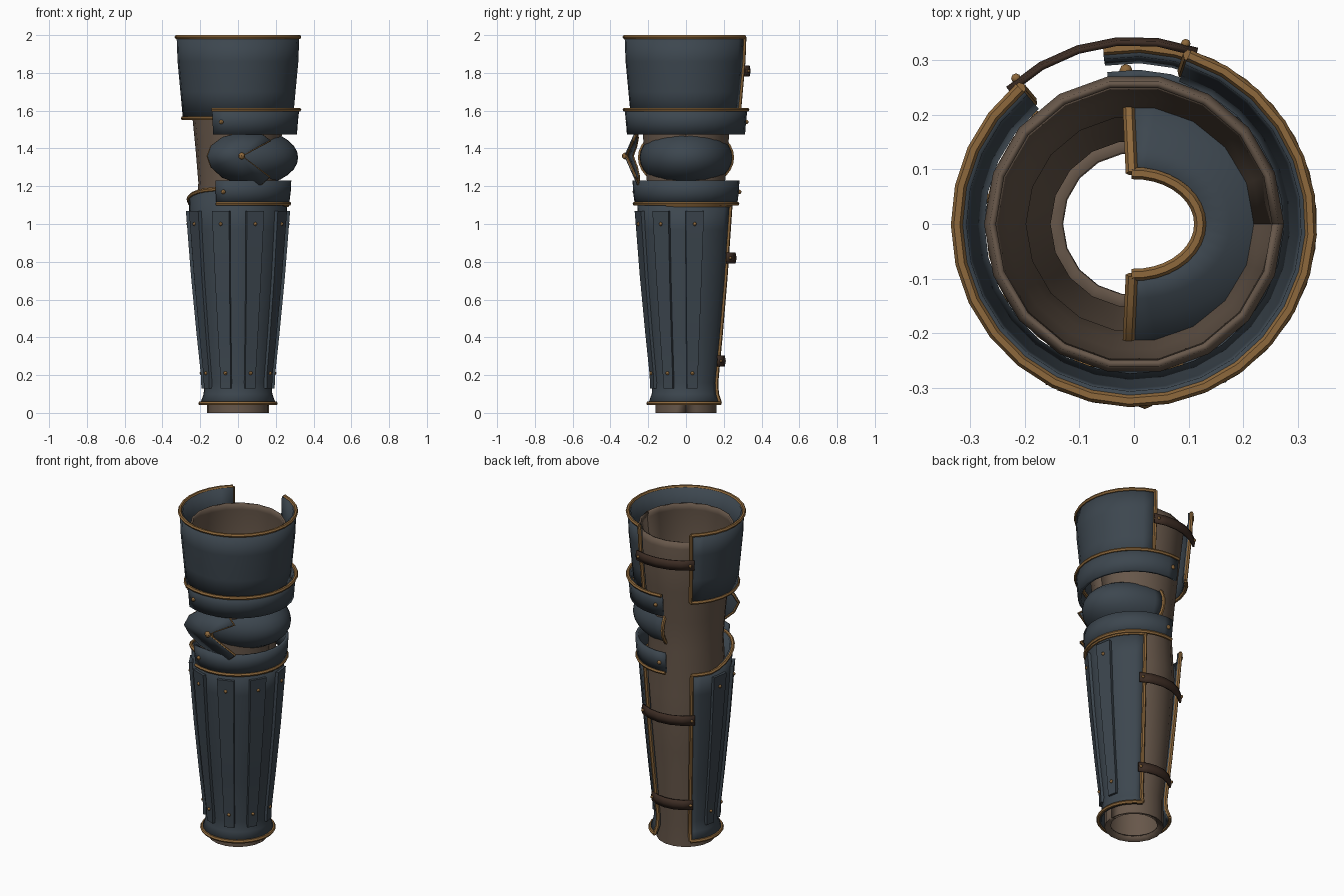
import bpy
from math import sin, cos, radians, sqrt
from mathutils import Vector

if "Cube" in bpy.data.objects:
    bpy.data.objects.remove(bpy.data.objects["Cube"])


def material(name, rgb):
    m = bpy.data.materials.new(name)
    m.use_nodes = True
    m.diffuse_color = (*rgb, 1)
    bsdf = m.node_tree.nodes["Principled BSDF"]
    bsdf.inputs["Base Color"].default_value = (*rgb, 1)
    bsdf.inputs["Roughness"].default_value = 0.6
    return m


STEEL = material("blue_steel", (0.046, 0.062, 0.078))
BRONZE = material("bronze", (0.27, 0.14, 0.045))
CLOTH = material("brown_cloth", (0.135, 0.095, 0.068))
LEATHER = material("dark_leather", (0.045, 0.025, 0.017))


def make(name, verts, faces, mat, thick=0.0):
    mesh = bpy.data.meshes.new(name)
    mesh.from_pydata(verts, [], faces)
    mesh.materials.append(mat)
    ob = bpy.data.objects.new(name, mesh)
    bpy.context.collection.objects.link(ob)
    if thick:
        mod = ob.modifiers.new("thickness", "SOLIDIFY")
        mod.thickness = thick
        mod.offset = -1
    smooth(ob)
    return ob


def smooth(ob):
    bpy.ops.object.select_all(action="DESELECT")
    ob.select_set(True)
    bpy.context.view_layer.objects.active = ob
    bpy.ops.object.shade_smooth_by_angle(angle=radians(40))


def tube(name, points, radius=0.011, cyclic=False):
    """Bronze edge roll along a path."""
    cu = bpy.data.curves.new(name, "CURVE")
    cu.dimensions = "3D"
    cu.bevel_depth = radius
    cu.bevel_resolution = 1
    cu.use_fill_caps = True
    sp = cu.splines.new("POLY")
    sp.points.add(len(points) - 1)
    for p, co in zip(sp.points, points):
        p.co = (*co, 1)
    sp.use_cyclic_u = cyclic
    cu.materials.append(BRONZE)
    ob = bpy.data.objects.new(name, cu)
    bpy.context.collection.objects.link(ob)
    bpy.ops.object.select_all(action="DESELECT")
    ob.select_set(True)
    bpy.context.view_layer.objects.active = ob
    bpy.ops.object.convert(target="MESH")
    smooth(bpy.context.object)


def polar(a, r, z, sx=1.0):
    return Vector((r * cos(radians(a)) * sx, r * sin(radians(a)), z))


def shell(name, profile, a0, a1, mat, thick=0.018, steps=24, trims="",
          sx=1.0, lift=None):
    """Sweep a (radius, height) profile from angle a0 to a1; trim chosen edges."""
    rows = []
    for j, (r, z) in enumerate(profile):
        row = []
        for i in range(steps + 1):
            a = a0 + (a1 - a0) * i / steps
            up = lift(a) if lift and j == len(profile) - 1 else 0
            row.append(polar(a, r, z + up, sx))
        rows.append(row)
    w = steps + 1
    faces = [(j * w + i, j * w + i + 1, (j + 1) * w + i + 1, (j + 1) * w + i)
             for j in range(len(profile) - 1) for i in range(steps)]
    ob = make(name, [p for row in rows for p in row], faces, mat, thick)
    edges = {"t": ("top", rows[-1]), "b": ("bottom", rows[0]),
             "s": ("start", [r[0] for r in rows]), "e": ("end", [r[-1] for r in rows])}
    for key in trims:
        tube(f"{name}_{edges[key][0]}_trim", edges[key][1])
    return ob


def rivet(name, a, r, z, size=0.012):
    bpy.ops.mesh.primitive_uv_sphere_add(segments=8, ring_count=6, radius=size,
                                         location=polar(a, r, z))
    ob = bpy.context.object
    ob.name = name
    ob.data.materials.append(BRONZE)
    smooth(ob)


def radius_at(profile, z):
    for (r0, z0), (r1, z1) in zip(profile, profile[1:]):
        if z0 <= z <= z1:
            return r0 + (r1 - r0) * (z - z0) / (z1 - z0)
    return profile[-1][0]


# Inner cloth sleeve
sleeve = [(0.13, 0.012), (0.165, 0.0), (0.165, 0.15), (0.205, 0.6), (0.225, 0.95),
          (0.21, 1.22), (0.225, 1.4), (0.245, 1.6), (0.275, 1.88), (0.265, 1.92)]
shell("sleeve", sleeve, 0, 360, CLOTH, 0.012, 18)

# Upper arm cuff, open at the back
cuff = [(0.292, 1.56), (0.305, 1.7), (0.32, 1.86), (0.325, 1.99)]
shell("upper_cuff", cuff, 130, 432, STEEL, trims="tbse")

# Forearm guard with flared wrist, open at the back
guard = [(0.2, 0.05), (0.182, 0.1), (0.178, 0.16), (0.205, 0.42), (0.233, 0.72),
         (0.252, 0.97), (0.262, 1.1)]
shell("forearm_guard", guard, 132, 424, STEEL, trims="tbse",
      lift=lambda a: 0.085 * max(0, cos(radians(a - 250))))

# Raised splints riveted on the forearm
for k in range(6):
    a = 170 + 40 * k
    heights = [0.13, 0.2, 0.42, 0.72, 0.97, 1.07]
    verts, faces = [], []
    for z in heights:
        r = radius_at(guard, z)
        half = 0.028 + 0.022 * (z - 0.13)
        side = polar(a + 90, half, 0)
        for s, out in ((-1, -0.012), (-1, 0.012), (1, 0.012), (1, -0.012)):
            verts.append(polar(a, r + out, z) + side * s)
    for j in range(len(heights) - 1):
        b = 4 * j
        faces += [(b + i, b + (i + 1) % 4, b + 4 + (i + 1) % 4, b + 4 + i) for i in range(4)]
    n = len(verts)
    faces += [(3, 2, 1, 0), (n - 4, n - 3, n - 2, n - 1)]
    make(f"splint_{k + 1}", verts, faces, STEEL)
    for z in (0.21, 1.0):
        rivet(f"splint_rivet_{k + 1}", a, radius_at(guard, z) + 0.013, z, 0.01)

# Bands above and below the elbow
upper_band = [(0.313, 1.475), (0.318, 1.54), (0.325, 1.605)]
lower_band = [(0.272, 1.108), (0.28, 1.17), (0.283, 1.23)]
shell("upper_elbow_band", upper_band, -115, 100, STEEL, trims="t", steps=18)
shell("lower_elbow_band", lower_band, -115, 100, STEEL, trims="b", steps=18)
for a in (-106, 93):
    rivet("upper_band_rivet", a, 0.32, 1.54)
    rivet("lower_band_rivet", a, 0.282, 1.17)

# Bulging elbow cup, closing inward above and below
cup = []
for i in range(13):
    t = radians(-70 + 140 * i / 12)
    cup.append((0.245 * cos(t) ** 0.9, 1.352 + 0.158 * sin(t)))
shell("elbow_cup", cup, -92, 92, STEEL, 0.01, 18, "tbse", sx=1.3)

# Fan-shaped wing plate with a notch on the front of the elbow
outline = [(0.02, 1.36), (0.17, 1.44), (0.12, 1.475), (0.02, 1.48), (-0.08, 1.455),
           (-0.14, 1.41), (-0.16, 1.36), (-0.14, 1.305), (-0.08, 1.25), (0.02, 1.215),
           (0.12, 1.21), (0.165, 1.25)]


def wing_point(x, z):
    return Vector((x, -0.315 + 0.45 * abs(z - 1.36) + 0.2 * max(0, -x), z))


ring = [wing_point(*p) for p in outline]
n = len(ring)
make("elbow_wing", ring, [(0, i + 1, i) for i in range(1, n - 1)], STEEL, 0.012)
tube("elbow_wing_trim", ring, 0.007, True)
rivet("elbow_wing_rivet", -86.5, 0.322, 1.36, 0.018)

# Leather straps bridging the back opening
for name, z, r, a0, a1 in (("upper_strap", 1.81, 0.338, 70, 133),
                           ("middle_strap", 0.82, 0.262, 57, 136),
                           ("wrist_strap", 0.275, 0.205, 57, 136)):
    shell(name, [(r, z - 0.03), (r + 0.006, z), (r, z + 0.03)], a0, a1, LEATHER, 0.01, 5)
    for a in (a0 + 4, a1 - 4):
        rivet(f"{name}_rivet", a, r + 0.006, z, 0.009)
